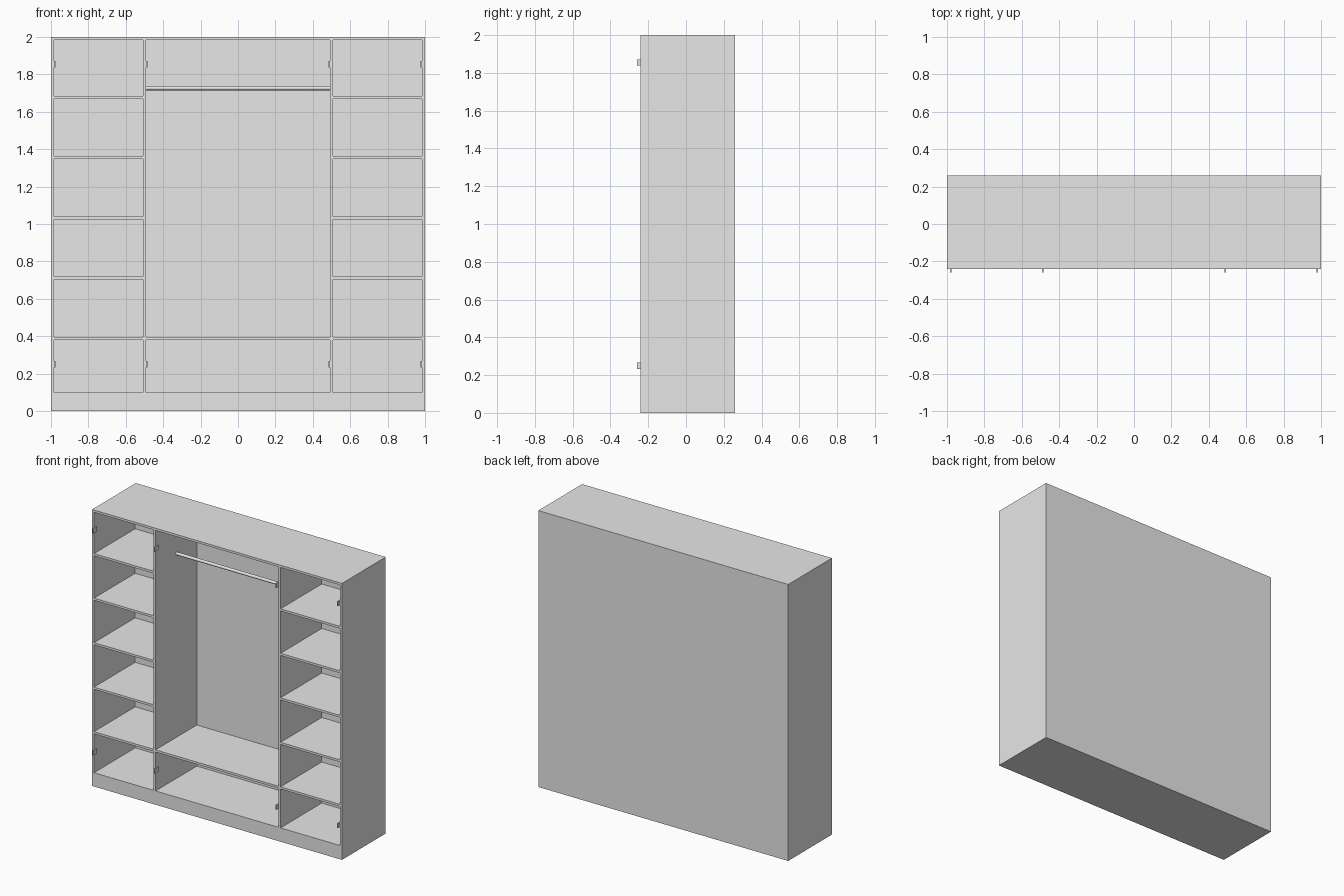
import bpy
import bmesh
from mathutils import Vector

default = bpy.data.objects.get("Cube")
if default:
    bpy.data.objects.remove(default, do_unlink=True)

FRONT, BACK = -0.24, 0.26
INNER_BACK = 0.23
PANEL = 0.016
OUTER = 1 - PANEL              # inner face of the side walls
DIV_IN, DIV_OUT = 0.491, 0.509  # faces of the dividers
FLOOR, CEILING = 0.10, 2 - PANEL

grey = bpy.data.materials.new("plain_grey")
grey.use_nodes = True
colour = (0.8, 0.8, 0.8, 1)
grey.diffuse_color = colour
for node in grey.node_tree.nodes:
    if node.type == 'BSDF_PRINCIPLED':
        node.inputs["Base Color"].default_value = colour


def add_object(name, bm):
    mesh = bpy.data.meshes.new(name)
    bm.to_mesh(mesh)
    bm.free()
    mesh.materials.append(grey)
    obj = bpy.data.objects.new(name, mesh)
    bpy.context.collection.objects.link(obj)
    return obj


def box_bmesh(low, high):
    bm = bmesh.new()
    bmesh.ops.create_cube(bm, size=1)
    low, high = Vector(low), Vector(high)
    for v in bm.verts:
        v.co = (low + high) / 2 + v.co * (high - low)
    return bm


def box(name, low, high):
    return add_object(name, box_bmesh(low, high))


# Cabinet body: one block with three compartments pushed in from the front
bm = box_bmesh((-1, FRONT, 0), (1, BACK, 2))
cuts = [((x * side, 0, 0), (1, 0, 0))
        for x in (OUTER, DIV_OUT, DIV_IN) for side in (-1, 1)]
cuts += [((0, 0, z), (0, 0, 1)) for z in (FLOOR, CEILING)]
for point, normal in cuts:
    bmesh.ops.bisect_plane(bm, geom=bm.verts[:] + bm.edges[:] + bm.faces[:],
                           plane_co=point, plane_no=normal)
openings = []
for face in bm.faces:
    c = face.calc_center_median()
    in_bay = abs(c.x) < DIV_IN or DIV_OUT < abs(c.x) < OUTER
    if abs(c.y - FRONT) < 1e-4 and FLOOR < c.z < CEILING and in_bay:
        openings.append(face)
pockets = bmesh.ops.extrude_discrete_faces(bm, faces=openings)["faces"]
for face in pockets:
    for v in face.verts:
        v.co.y = INNER_BACK
bmesh.ops.recalc_face_normals(bm, faces=bm.faces[:])
add_object("cabinet_body", bm)

# Shelves
SHELF_Z = [0.381 + i * 0.322 for i in range(5)]
for side, label in ((1, "left"), (-1, "right")):
    x0, x1 = sorted((side * DIV_OUT, side * OUTER))
    for i, z in enumerate(SHELF_Z):
        box(f"{label}_shelf_{i + 1}", (x0, FRONT, z), (x1, INNER_BACK, z + PANEL))
box("middle_shelf", (-DIV_IN, FRONT, SHELF_Z[0]),
    (DIV_IN, INNER_BACK, SHELF_Z[0] + PANEL))

# Hanging rail
bpy.ops.mesh.primitive_cylinder_add(vertices=16, radius=0.011, depth=2 * DIV_IN,
                                    location=(0, 0.0, 1.726),
                                    rotation=(0, 1.5708, 0))
rail = bpy.context.object
rail.name = "hanging_rail"
rail.data.materials.append(grey)
bpy.ops.object.shade_smooth_by_angle()

# Door hinges on the side walls and the inner faces of the dividers
for side, label in ((1, "left"), (-1, "right")):
    for wall, place in ((OUTER, "outer"), (DIV_IN, "inner")):
        for z, level in ((0.25, "lower"), (1.855, "upper")):
            x0, x1 = sorted((side * wall, side * (wall - 0.008)))
            box(f"{label}_{place}_{level}_hinge",
                (x0, -0.26, z - 0.017), (x1, -0.215, z + 0.017))
